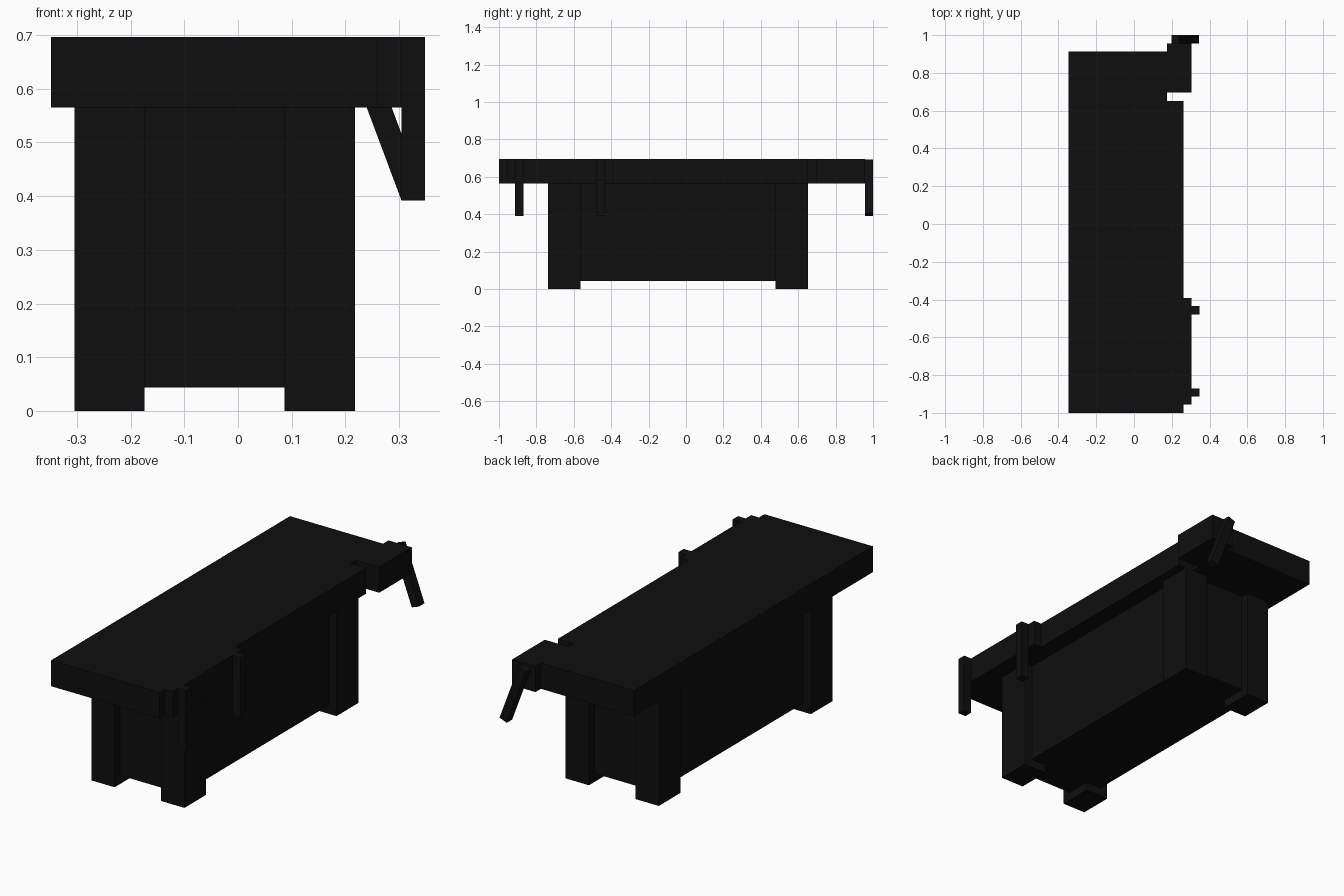
import bpy, bmesh, math
from mathutils import Matrix, Vector

if "Cube" in bpy.data.objects:
    bpy.data.objects.remove(bpy.data.objects["Cube"])

U = 2 / 46  # the bench sits on a regular grid, 46 cells long

mat = bpy.data.materials.new("near_black")
mat.diffuse_color = (0.0045, 0.0045, 0.0045, 1)
mat.use_nodes = True
mat.node_tree.nodes["Principled BSDF"].inputs["Base Color"].default_value = mat.diffuse_color


def finish(name, bm):
    bmesh.ops.recalc_face_normals(bm, faces=bm.faces)
    me = bpy.data.meshes.new(name)
    bm.to_mesh(me)
    bm.free()
    me.materials.append(mat)
    ob = bpy.data.objects.new(name, me)
    bpy.context.collection.objects.link(ob)
    return ob


def box(name, x, y, z):
    """Box from (min, max) ranges in grid cells."""
    bm = bmesh.new()
    bmesh.ops.create_cube(bm, size=1)
    for v in bm.verts:
        v.co = Vector([U * ((a + b) / 2 + c * (b - a))
                       for c, (a, b) in zip(v.co, (x, y, z))])
    return finish(name, bm)


# bench top: an L-shaped slab with a notch for the end vise
outline = [(-8, -23), (6, -23), (6, 15), (4, 15), (4, 21), (-8, 21)]
bm = bmesh.new()
face = bm.faces.new([bm.verts.new((x * U, y * U, 13 * U)) for x, y in outline])
ext = bmesh.ops.extrude_face_region(bm, geom=[face])
for v in ext["geom"]:
    if isinstance(v, bmesh.types.BMVert):
        v.co.z = 16 * U
if face.is_valid is False or len([f for f in bm.faces if all(abs(v.co.z - 13 * U) < 1e-5 for v in f.verts)]) == 0:
    bm.faces.new([v for v in bm.verts if abs(v.co.z - 13 * U) < 1e-5])
finish("bench_top", bm)

# cabinet and corner legs
box("cabinet", (-6, 4), (-16, 14), (1, 13))
for side, x in (("left", (-7, -4)), ("right", (2, 5))):
    for end, y in (("front", (-17, -13)), ("back", (11, 15))):
        box(f"{end}_{side}_leg", x, y, (0, 13))

# side vise: long jaw with two upright handles
box("side_vise_jaw", (6, 7), (-22, -9), (13, 16))
for i, y in enumerate((-21, -11)):
    box(f"side_vise_handle_{i + 1}", (7, 8), (y, y + 1), (9, 16))

# end vise: block jaw with a tilted handle, pivoted on its lower left corner
box("end_vise_jaw", (4, 7), (16, 22), (13, 16))
handle = box("end_vise_handle", (0, 1), (22, 23), (0, 7))
handle.data.transform(Matrix.Translation((7 * U, 0, 9 * U))
                      @ Matrix.Rotation(math.radians(-20.5), 4, 'Y'))
